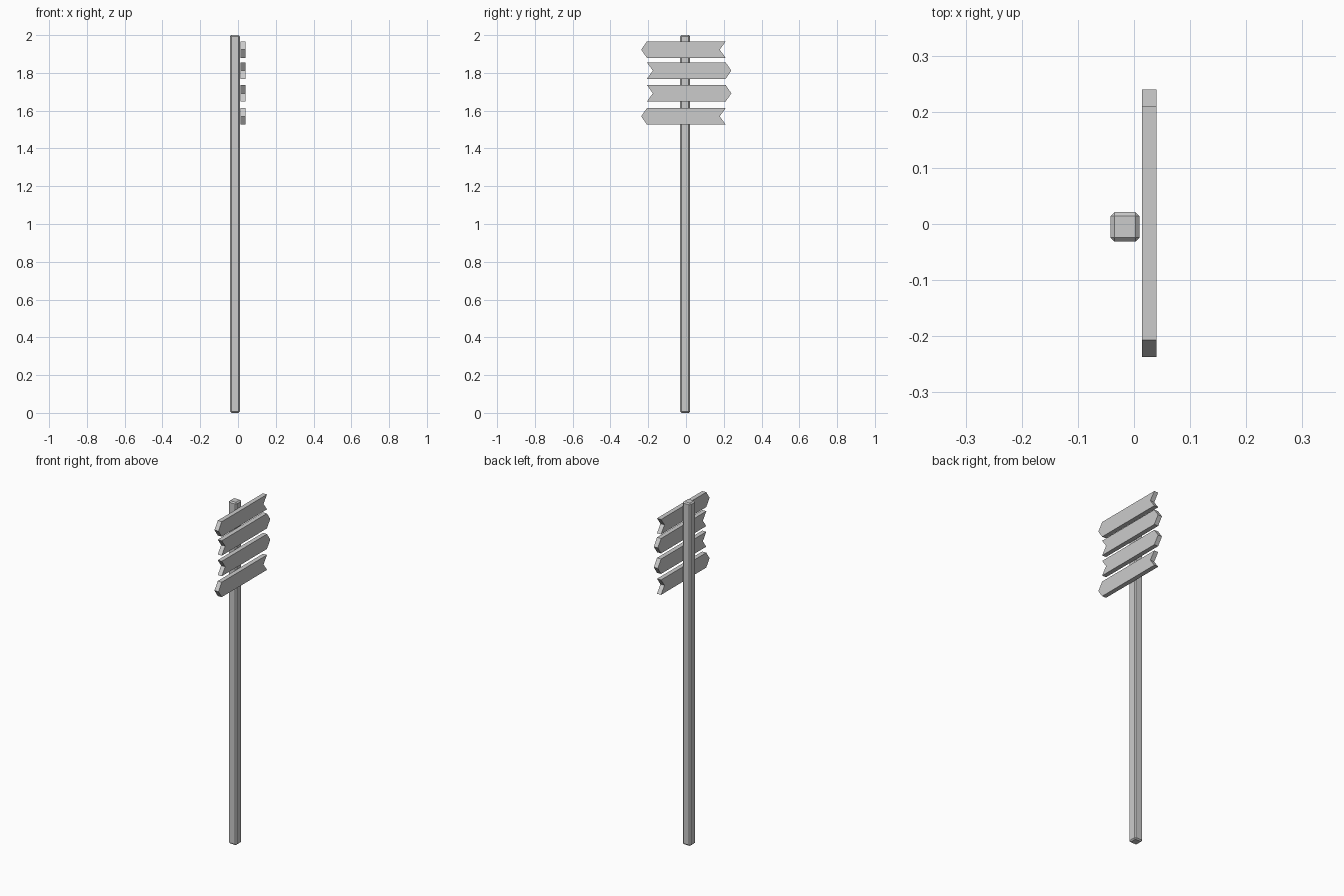
import bpy, bmesh

if "Cube" in bpy.data.objects:
    bpy.data.objects.remove(bpy.data.objects["Cube"])

# Square post with chamfered edges
bpy.ops.mesh.primitive_cube_add(size=1, location=(-0.016, -0.005, 1))
post = bpy.context.object
post.name = "post"
post.scale = (0.052, 0.052, 2)
bpy.ops.object.transform_apply(location=False, rotation=False, scale=True)
bevel = post.modifiers.new("chamfer", 'BEVEL')
bevel.width = 0.007
bevel.segments = 1

BODY, TIP, NOTCH = 0.2085, 0.2385, 0.177   # distances from the board centre
HALF_H, X0, X1, Y_MID = 0.0435, 0.014, 0.040, 0.0015


def arrow_board(name, z, direction):
    """Flat board, pointed at one end and notched at the other."""
    profile = [(-BODY, -HALF_H), (BODY, -HALF_H), (TIP, 0),
               (BODY, HALF_H), (-BODY, HALF_H), (-NOTCH, 0)]
    bm = bmesh.new()
    face = bm.faces.new([bm.verts.new((X0, Y_MID + direction * y, z + h))
                         for y, h in profile])
    ext = bmesh.ops.extrude_face_region(bm, geom=[face], use_keep_orig=True)
    moved = [v for v in ext["geom"] if isinstance(v, bmesh.types.BMVert)]
    bmesh.ops.translate(bm, verts=moved, vec=(X1 - X0, 0, 0))
    bmesh.ops.recalc_face_normals(bm, faces=bm.faces)
    mesh = bpy.data.meshes.new(name)
    bm.to_mesh(mesh)
    bm.free()
    bpy.context.collection.objects.link(bpy.data.objects.new(name, mesh))


# Four direction boards, top to bottom
for i, (z, d) in enumerate([(1.923, -1), (1.812, 1), (1.692, 1), (1.570, -1)], 1):
    arrow_board(f"arrow_board_{i}", z, d)
